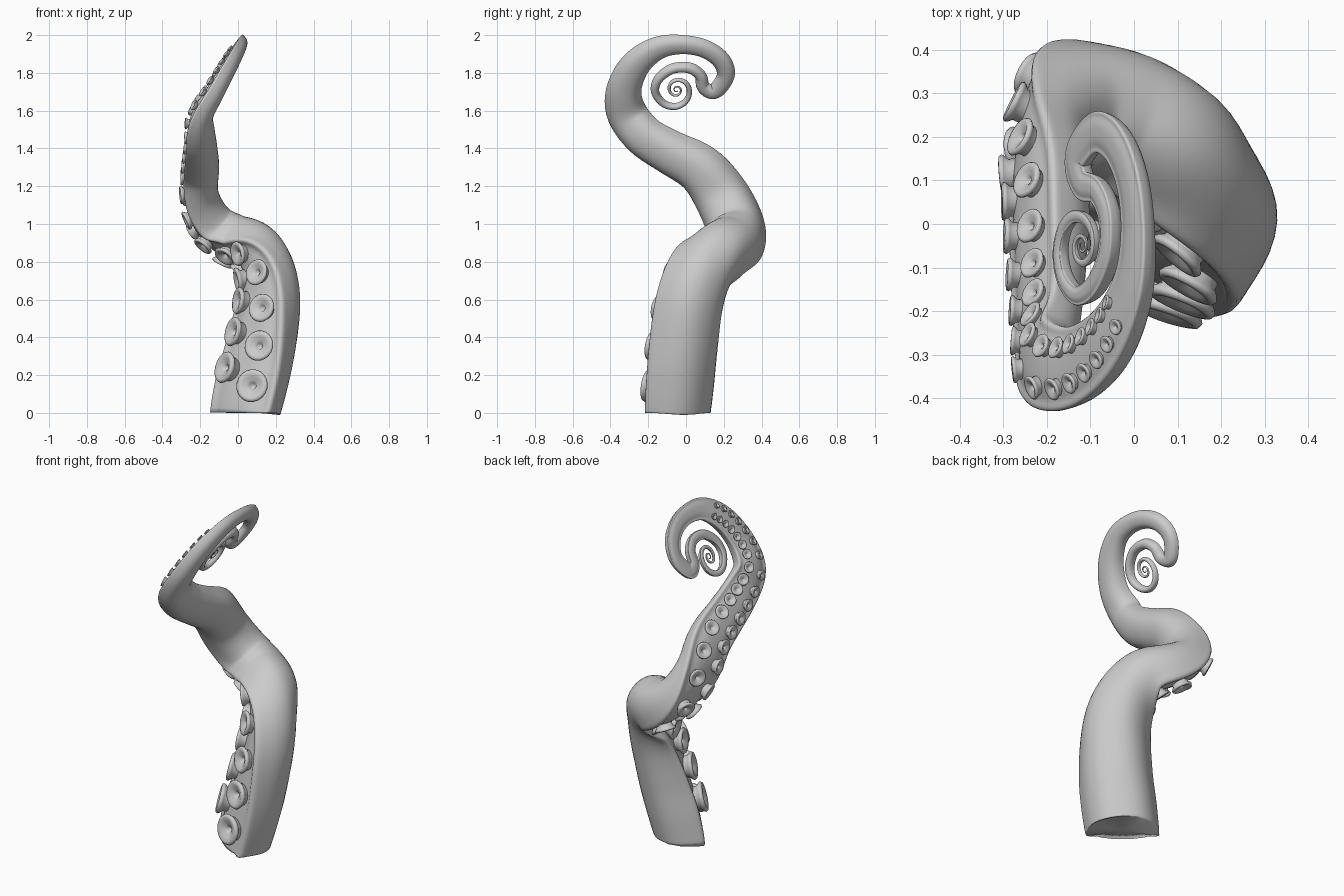
import bpy, bmesh, math
from mathutils import Vector, Matrix

if "Cube" in bpy.data.objects:
    bpy.data.objects.remove(bpy.data.objects["Cube"])

# Arm stations: x, y, z, half width, half thickness, direction the suckers face
ARM = [
    (.055, -.03, 0.0, .2, .135, -.64, -.77, 0),
    (.09, -.018, .15, .205, .142, -.64, -.77, 0),
    (.135, 0, .34, .2, .143, -.68, -.73, 0),
    (.172, .035, .58, .19, .138, -.76, -.63, 0),
    (.155, .095, .75, .178, .132, -.76, -.58, -.27),
    (.09, .185, .87, .165, .13, -.55, -.38, -.72),
    (-.025, .255, .92, .16, .125, -.4, -.2, -.85),
    (-.135, .262, 1.0, .155, .112, -.8, .05, -.5),
    (-.195, .185, 1.14, .148, .086, -.95, .15, 0),
    (-.193, .07, 1.28, .136, .082, -.92, .25, .25),
    (-.193, -.09, 1.37, .122, .073, -.9, .2, .35),
    (-.195, -.225, 1.455, .115, .063, -.88, .1, .4),
]
# Curl stations in the tilted plane: y, z, half width
CURL = [(-.312, 1.57, .108), (-.329, 1.70, .092), (-.267, 1.835, .08), (-.15, 1.925, .065),
        (-.02, 1.945, .054), (.1, 1.922, .051), (.185, 1.862, .05), (.211, 1.78, .047),
        (.153, 1.698, .044), (.092, 1.72, .036), (.078, 1.78, .031), (.02, 1.823, .029),
        (-.07, 1.82, .027), (-.143, 1.768, .025)]
# Half cross-section: flat sucker face with raised edge, round back
HALF = [(0, .85), (.3, .86), (.6, .74), (.78, .6), (.92, .68), (1.03, .58), (1, .36),
        (.95, .04), (.87, -.36), (.65, -.8), (.35, -1.02), (0, -1.08)]
SECTION = HALF + [(-u, v) for u, v in HALF[-2:0:-1]]
# Sucker profile: radius, height
CUP = [(.75, -.9), (.78, -.05), (.95, .12), (1.02, .25), (.95, .37), (.8, .4),
       (.58, .3), (.35, .2), (.22, .12), (.14, -.08)]

stations = list(ARM)


def add_curl(y, z, w):
    x = -.18 + .555 * (z - 1.6)
    stations.append((x, y, z, w, max(w * .56, min(w, .024)), -.87, 0, .48))


for c in CURL:
    add_curl(*c)
for i in range(25):
    a = math.radians(185) + i * math.radians(36)
    r = .115 * math.exp(-.175 * i * math.radians(36))
    add_curl(-.05 + r * math.cos(a), 1.71 + r * math.sin(a), .022 * math.exp(-.1 * i))


def spline(pts, steps):
    out = []
    for i in range(len(pts) - 1):
        p = [pts[max(0, min(len(pts) - 1, i + k))] for k in (-1, 0, 1, 2)]
        for s in range(steps):
            t = s / steps
            out.append([.5 * (2 * b + (c - a) * t + (2 * a - 5 * b + 4 * c - d) * t * t
                              + (3 * b - a - 3 * c + d) * t ** 3) for a, b, c, d in zip(*p)])
    return out + [list(pts[-1])]


# Frames along the arm: centre, side, facing, tangent, half width, half thickness
rows = spline(stations, 5)
frames = []
for i, q in enumerate(rows):
    tan = (Vector(rows[min(i + 1, len(rows) - 1)][:3]) - Vector(rows[max(i - 1, 0)][:3])).normalized()
    if i == 0:
        tan = Vector((0, 0, 1))
    n = Vector(q[5:8])
    n = (n - tan * n.dot(tan)).normalized()
    frames.append((Vector(q[:3]), tan.cross(n), n, tan, q[3], q[4]))


def make(name, bm):
    bmesh.ops.recalc_face_normals(bm, faces=bm.faces)
    me = bpy.data.meshes.new(name)
    bm.to_mesh(me)
    bm.free()
    for p in me.polygons:
        p.use_smooth = True
    ob = bpy.data.objects.new(name, me)
    bpy.context.collection.objects.link(ob)
    return ob


def bridge(bm, a, b):
    n = len(a)
    for j in range(n):
        bm.faces.new((a[j], a[(j + 1) % n], b[(j + 1) % n], b[j]))


# Tentacle body
bm = bmesh.new()
prev = None
for c, side, n, tan, w, t in frames:
    ring = [bm.verts.new(c + side * u * w + n * v * t) for u, v in SECTION]
    if prev:
        bridge(bm, prev, ring)
    else:
        bm.faces.new(ring)
    prev = ring
bm.faces.new(prev)
crease = bm.edges.layers.float.new("crease_edge")
bm.faces.ensure_lookup_table()
for e in bm.faces[0].edges:
    e[crease] = .9
body = make("tentacle_body", bm)
sub = body.modifiers.new("smooth", 'SUBSURF')
sub.levels = sub.render_levels = 1

# Suckers: two staggered rows shrinking towards the curl
bm = bmesh.new()
SEG = 20


def sucker(c, side, n, tan, w, t, sgn, r):
    z = (n + side * sgn * .35).normalized()
    y = (tan - z * tan.dot(z)).normalized()
    x = y.cross(z)
    m = Matrix((x, y, z)).transposed()
    o = c + side * sgn * .48 * w + n * (.78 * t + .24 * r)
    prev = None
    for pr, h in CUP:
        ring = [bm.verts.new(o + m @ Vector((pr * r * math.cos(k * math.tau / SEG),
                                             pr * r * math.sin(k * math.tau / SEG), h * r)))
                for k in range(SEG)]
        if prev:
            bridge(bm, prev, ring)
        prev = ring
    bm.faces.new(prev)


for sgn, target in ((1, .13), (-1, .2)):
    dist = 0
    for f, g in zip(frames, frames[1:]):
        d = (g[0] - f[0]).length
        while dist + d >= target and g[4] > .07:
            k = (target - dist) / d
            w = f[4] + (g[4] - f[4]) * k
            r = min(max(.018, .09 - .029 * target), .3 * w if w < .12 else 1)
            sucker(f[0].lerp(g[0], k), f[1].lerp(g[1], k), f[2].lerp(g[2], k), g[3],
                   w, f[5], sgn, r)
            target += 2.45 * r
        dist += d
make("suckers", bm)
